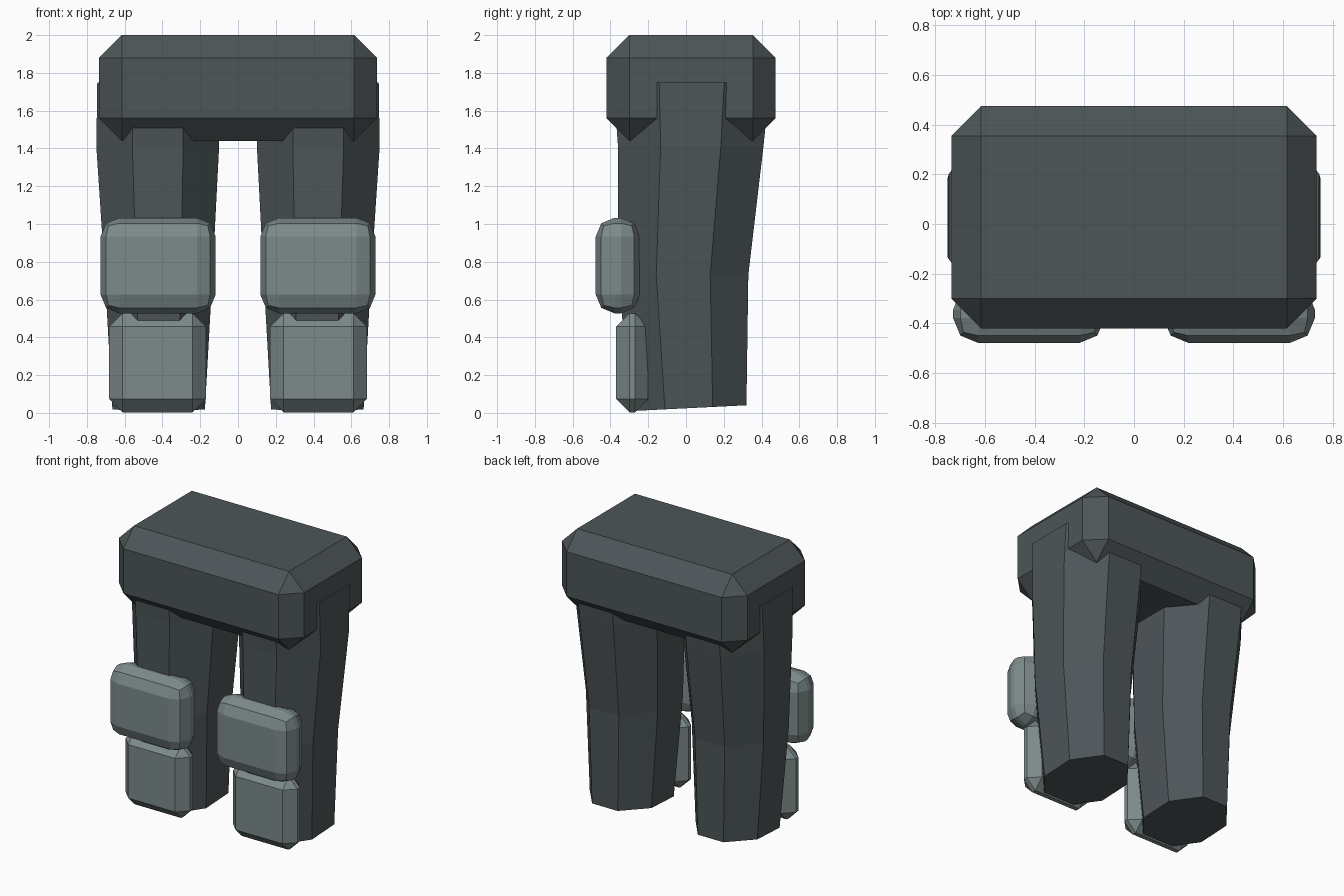
import bpy, bmesh, math

if "Cube" in bpy.data.objects:
    bpy.data.objects.remove(bpy.data.objects["Cube"])


def material(name, rgb):
    m = bpy.data.materials.new(name)
    m.diffuse_color = (*rgb, 1)
    m.use_nodes = True
    m.node_tree.nodes["Principled BSDF"].inputs["Base Color"].default_value = m.diffuse_color
    return m


DARK = material("dark grey cloth", (0.075, 0.092, 0.098))
PAD = material("light grey armour", (0.205, 0.255, 0.255))


def finish(name, bm, mat):
    bmesh.ops.recalc_face_normals(bm, faces=bm.faces)
    me = bpy.data.meshes.new(name)
    bm.to_mesh(me)
    bm.free()
    me.materials.append(mat)
    ob = bpy.data.objects.new(name, me)
    bpy.context.collection.objects.link(ob)
    return ob


def bevel_box(name, lo, hi, width, segments, mat):
    bm = bmesh.new()
    bmesh.ops.create_cube(bm, size=1)
    for v in bm.verts:
        v.co = [(a + b) / 2 + c * (b - a) for a, b, c in zip(lo, hi, v.co)]
    bmesh.ops.bevel(bm, geom=bm.edges[:], offset=width, segments=segments,
                    profile=0.5, affect='EDGES')
    return finish(name, bm, mat)


# leg rings: z, centre x, width x, centre y, depth y, slope of z along y
RINGS = [(0.025, 0.42, 0.49, 0.015, 0.61, 0.05),
         (0.73, 0.42, 0.57, -0.015, 0.69, 0.0),
         (1.41, 0.425, 0.65, 0.025, 0.77, 0.0),
         (1.75, 0.425, 0.64, 0.03, 0.83, 0.0)]


def leg(name, side):
    bm = bmesh.new()
    rings = []
    k = 0.5 / math.cos(math.pi / 8)
    for z, cx, w, cy, d, slope in RINGS:
        ring = []
        for i in range(8):
            a = math.pi / 8 + i * math.pi / 4
            y = d * k * math.sin(a)
            ring.append(bm.verts.new((side * (cx + w * k * math.cos(a)),
                                      cy + y, z + slope * y)))
        rings.append(ring)
    for r, s in zip(rings, rings[1:]):
        for i in range(8):
            j = (i + 1) % 8
            bm.faces.new((r[i], r[j], s[j], s[i]))
    bm.faces.new(rings[0])
    bm.faces.new(rings[-1])
    return finish(name, bm, DARK)


# hips
bevel_box("hips", (-0.735, -0.42, 1.44), (0.735, 0.475, 2.0), 0.12, 1, DARK)

# legs with knee and shin pads on both sides
for label, s in (("left", -1), ("right", 1)):
    leg(label + "_leg", s)
    for part, x0, x1, y0, y1, z0, z1, w, seg in (
            ("knee_pad", 0.118, 0.728, -0.478, -0.245, 0.527, 1.033, 0.1, 2),
            ("shin_pad", 0.17, 0.682, -0.37, -0.2, 0.003, 0.527, 0.07, 1)):
        xs = sorted((s * x0, s * x1))
        bevel_box(label + "_" + part, (xs[0], y0, z0), (xs[1], y1, z1), w, seg, PAD)
